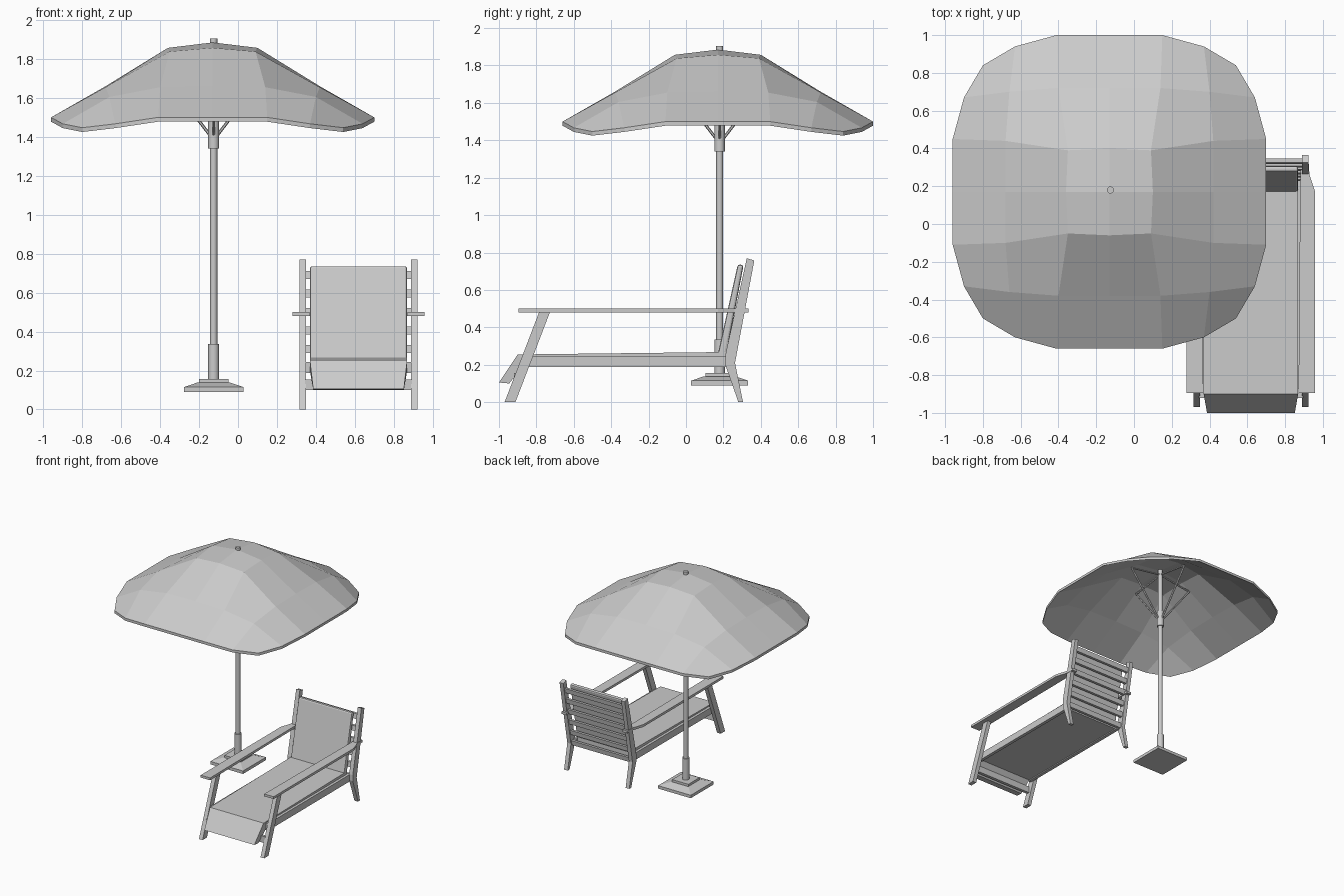
import bpy, bmesh, math
from mathutils import Vector

if "Cube" in bpy.data.objects:
    bpy.data.objects.remove(bpy.data.objects["Cube"], do_unlink=True)

grey = bpy.data.materials.new("plain_grey")
grey.use_nodes = True
COLOUR = (0.6, 0.6, 0.6, 1)
grey.diffuse_color = COLOUR
grey.node_tree.nodes["Principled BSDF"].inputs["Base Color"].default_value = COLOUR

POLE_X, POLE_Y = -0.125, 0.18
CHAIR_X = 0.619


def finish(name, bm):
    bmesh.ops.recalc_face_normals(bm, faces=bm.faces)
    mesh = bpy.data.meshes.new(name)
    bm.to_mesh(mesh)
    bm.free()
    mesh.materials.append(grey)
    obj = bpy.data.objects.new(name, mesh)
    bpy.context.collection.objects.link(obj)
    return obj


def extrude(name, outline, lo, hi, place):
    """Prism from a 2D outline; place(u, v, w) gives the 3D point."""
    bm = bmesh.new()
    rings = [[bm.verts.new(place(u, v, w)) for u, v in outline] for w in (lo, hi)]
    n = len(outline)
    for ring in rings:
        bm.faces.new(ring)
    for i in range(n):
        j = (i + 1) % n
        bm.faces.new((rings[0][i], rings[0][j], rings[1][j], rings[1][i]))
    return finish(name, bm)


def side_prism(name, outline, lo, hi, sign=1):
    return extrude(name, outline, lo, hi,
                   lambda y, z, x: (CHAIR_X + sign * x, y, z))


def box_profile(y0, y1, z0, z1):
    return [(y0, z0), (y1, z0), (y1, z1), (y0, z1)]


def rod(name, start, end, radius, sides=12, smooth=True):
    a, b = Vector(start), Vector(end)
    bm = bmesh.new()
    bmesh.ops.create_cone(bm, cap_ends=True, segments=sides,
                          radius1=radius, radius2=radius, depth=(b - a).length)
    turn = (b - a).to_track_quat("Z", "Y").to_matrix()
    bmesh.ops.transform(bm, matrix=turn.to_4x4(), verts=bm.verts)
    bmesh.ops.translate(bm, vec=(a + b) / 2, verts=bm.verts)
    obj = finish(name, bm)
    if smooth:
        bpy.ops.object.select_all(action="DESELECT")
        obj.select_set(True)
        bpy.context.view_layer.objects.active = obj
        bpy.ops.object.shade_smooth_by_angle(angle=math.radians(40))
    return obj


def soften(obj, width):
    mod = obj.modifiers.new("soft_edges", "BEVEL")
    mod.width = width
    mod.segments = 2


# Canopy: rounded square grid, one octant of points reused by symmetry
OCTANT = {
    (0, 0): (0, 0, 1.885), (1, 0): (0.23, 0, 1.857), (1, 1): (0.22, 0.22, 1.838),
    (2, 0): (0.55, 0, 1.66), (2, 1): (0.55, 0.27, 1.655), (2, 2): (0.53, 0.53, 1.605),
    (3, 0): (0.83, 0, 1.5), (3, 1): (0.83, 0.28, 1.5),
    (3, 2): (0.77, 0.5, 1.467), (3, 3): (0.67, 0.67, 1.447),
}


def canopy_point(i, j):
    a, b = abs(i), abs(j)
    big, small, z = OCTANT[max(a, b), min(a, b)]
    x, y = (big, small) if a >= b else (small, big)
    return Vector((-0.13 + math.copysign(x, i), 0.17 + math.copysign(y, j), z))


bm = bmesh.new()
steps = range(-3, 4)
grid = {(i, j): bm.verts.new(canopy_point(i, j)) for i in steps for j in steps}
for i in range(-3, 3):
    for j in range(-3, 3):
        bm.faces.new((grid[i, j], grid[i + 1, j], grid[i + 1, j + 1], grid[i, j + 1]))
under = bmesh.ops.extrude_face_region(bm, geom=bm.faces[:], use_keep_orig=True)
bmesh.ops.translate(bm, vec=(0, 0, -0.022),
                    verts=[v for v in under["geom"] if isinstance(v, bmesh.types.BMVert)])
finish("canopy", bm)

# Pole with its sleeves
for name, z0, z1, radius in (("pole", 0.1, 1.905, 0.0185),
                             ("pole_hub", 1.34, 1.48, 0.028),
                             ("pole_sleeve", 0.15, 0.335, 0.028)):
    rod(name, (POLE_X, POLE_Y, z0), (POLE_X, POLE_Y, z1), radius, 16)

# Struts and ribs under the canopy
for k in range(4):
    c, s = round(math.cos(k * math.pi / 2)), round(math.sin(k * math.pi / 2))
    tip = (POLE_X + 0.3 * c, POLE_Y + 0.3 * s, 1.775)
    rod("strut", (POLE_X + 0.02 * c, POLE_Y + 0.02 * s, 1.41), tip, 0.008, 6, False)
    rod("rib", (POLE_X, POLE_Y, 1.82), tip, 0.008, 6, False)

# Stepped base
bm = bmesh.new()
levels = ((0.152, 0.09), (0.152, 0.115), (0.085, 0.138), (0.075, 0.138), (0.075, 0.157))
rings = [[bm.verts.new((POLE_X + h * sx, POLE_Y + h * sy, z))
          for sx, sy in ((-1, -1), (1, -1), (1, 1), (-1, 1))] for h, z in levels]
bm.faces.new(rings[0])
bm.faces.new(rings[-1])
for low, high in zip(rings, rings[1:]):
    for i in range(4):
        j = (i + 1) % 4
        bm.faces.new((low[i], low[j], high[j], high[i]))
finish("umbrella_base", bm)

# Chair sides
FRONT_LEG = [(-0.97, 0), (-0.912, 0), (-0.727, 0.482), (-0.785, 0.482)]
BACK_LEG = [(0.28, 0), (0.305, 0), (0.262, 0.21), (0.365, 0.757), (0.325, 0.77),
            (0.21, 0.25), (0.21, 0.2)]
ARM = [(0.252, -0.895), (0.34, -0.895), (0.34, 0.17), (0.31, 0.26), (0.305, 0.335),
       (0.262, 0.335)]
for side, sign in (("left", 1), ("right", -1)):
    side_prism(side + "_front_leg", FRONT_LEG, 0.27, 0.304, sign)
    side_prism(side + "_back_leg", BACK_LEG, 0.27, 0.304, sign)
    side_prism(side + "_rail", box_profile(-0.87, 0.23, 0.187, 0.245), 0.245, 0.272, sign)
    extrude(side + "_armrest", ARM, 0.48, 0.5,
            lambda u, v, w, s=sign: (CHAIR_X + s * u, v, w))

# Cross bar between the front legs
side_prism("front_crossbar", box_profile(-0.92, -0.895, 0.1, 0.155), -0.275, 0.275)

# Back slats following the lean of the back legs
for k in range(6):
    z = 0.215 + 0.095 * k
    y = 0.24 + 0.19 * (z - 0.21)
    lean = 0.19 * 0.02
    side_prism("back_slat", [(y - 0.01 - lean, z - 0.02), (y + 0.012 - lean, z - 0.02),
                             (y + 0.012 + lean, z + 0.02), (y - 0.01 + lean, z + 0.02)],
               -0.275, 0.275)

# Cushions
seat = side_prism("seat_cushion", [(-0.9, 0.255), (0.21, 0.268), (0.21, 0.195),
                                   (-0.865, 0.195)], -0.25, 0.25)
flap = side_prism("front_flap", [(-1.0, 0.105), (-0.9, 0.255), (-0.865, 0.2),
                                 (-0.945, 0.1)], -0.25, 0.25)
for v in flap.data.vertices:
    if v.co.z < 0.15:
        v.co.x = CHAIR_X + 0.93 * (v.co.x - CHAIR_X)
back = side_prism("back_cushion", [(0.17, 0.255), (0.277, 0.737), (0.308, 0.733),
                                   (0.215, 0.25)], -0.25, 0.25)
soften(back, 0.012)
